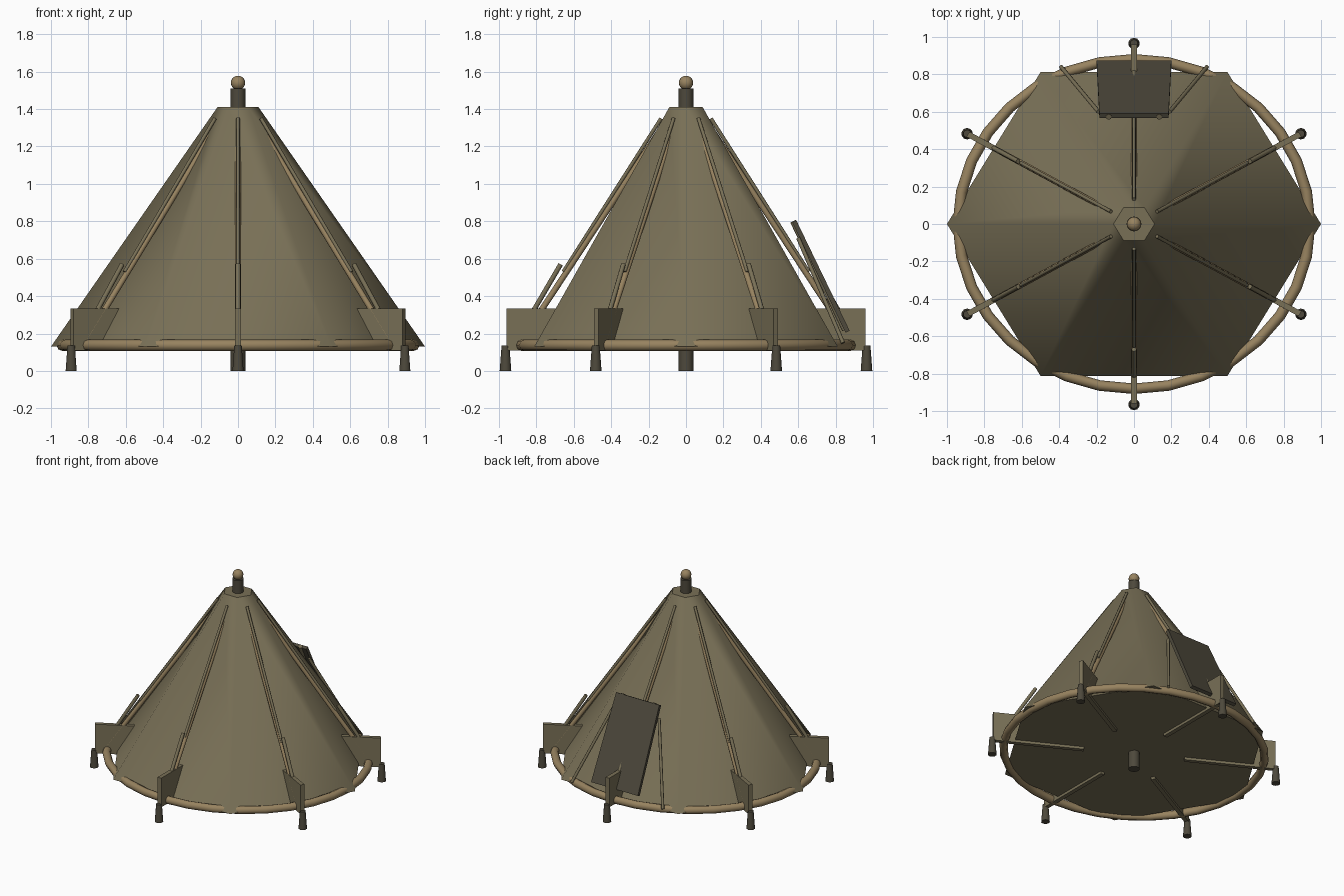
import bpy, bmesh, math
from mathutils import Vector, Matrix

if "Cube" in bpy.data.objects:
    bpy.data.objects.remove(bpy.data.objects["Cube"])

SQUASH = 0.937   # the whole shelter is slightly shallower than wide


def material(name, col):
    m = bpy.data.materials.new(name)
    m.diffuse_color = (*col, 1)
    m.use_nodes = True
    m.node_tree.nodes["Principled BSDF"].inputs["Base Color"].default_value = m.diffuse_color
    return m


CANVAS = material("olive canvas", (0.190, 0.162, 0.094))
WOOD = material("tan wood", (0.31, 0.225, 0.115))
DARK = material("dark metal", (0.075, 0.066, 0.045))


def finish(name, bm, mat, smooth=40):
    bmesh.ops.recalc_face_normals(bm, faces=bm.faces)
    me = bpy.data.meshes.new(name)
    bm.to_mesh(me)
    bm.free()
    me.materials.append(mat)
    ob = bpy.data.objects.new(name, me)
    bpy.context.collection.objects.link(ob)
    if smooth:
        bpy.ops.object.select_all(action='DESELECT')
        bpy.context.view_layer.objects.active = ob
        ob.select_set(True)
        bpy.ops.object.shade_smooth_by_angle(angle=math.radians(smooth))
    return ob


def squash(bm):
    bmesh.ops.scale(bm, vec=(1, SQUASH, 1), verts=bm.verts)


def rod(name, a, b, r1, mat, r2=None, sides=8):
    """Cylinder or cone from point a to point b."""
    a, b = Vector(a), Vector(b)
    d = b - a
    rot = Vector((0, 0, 1)).rotation_difference(d).to_matrix().to_4x4()
    bm = bmesh.new()
    bmesh.ops.create_cone(bm, cap_ends=True, segments=sides, radius1=r1,
                          radius2=r1 if r2 is None else r2, depth=d.length,
                          matrix=Matrix.Translation((a + b) / 2) @ rot)
    return finish(name, bm, mat, 50)


def polar(r, ang, z):
    return (r * math.cos(ang), r * math.sin(ang) * SQUASH, z)


# six-sided canvas cone
bm = bmesh.new()
bmesh.ops.create_cone(bm, cap_ends=True, segments=6, radius1=1.0, radius2=0.11,
                      depth=1.28, matrix=Matrix.Translation((0, 0, 0.77)))
first = max(bm.verts, key=lambda v: v.co.x).co
if abs(first.y) > 0.01:     # put a corner on the x axis
    bmesh.ops.rotate(bm, verts=bm.verts, matrix=Matrix.Rotation(math.radians(30), 3, 'Z'))
squash(bm)
finish("canvas_cone", bm, CANVAS, 56)

# base ring
bm = bmesh.new()
N = 32
rings = []
for i in range(N):
    t = 2 * math.pi * i / N
    rings.append([bm.verts.new(polar(0.94 + 0.03 * math.cos(k * math.pi / 4), t,
                                     0.137 + 0.03 * math.sin(k * math.pi / 4)))
                  for k in range(8)])
for i in range(N):
    p, q = rings[i], rings[(i + 1) % N]
    for k in range(8):
        j = (k + 1) % 8
        bm.faces.new((p[k], q[k], q[j], p[j]))
finish("base_ring", bm, WOOD, 60)

# centre post and finial ball
rod("centre_post", (0, 0, 0), (0, 0, 1.51), 0.04, DARK, sides=12)
bm = bmesh.new()
bmesh.ops.create_uvsphere(bm, u_segments=16, v_segments=10, radius=0.038,
                          matrix=Matrix.Translation((0, 0, 1.54)))
finish("finial_ball", bm, WOOD, 60)

# six poles, guy rods, struts, fins and stakes, one set per side
for i in range(6):
    a = math.radians(30 + 60 * i)
    rod(f"pole_{i}", polar(0.09, a, 1.37), polar(0.955, a, 0.14), 0.016, WOOD)
    rod(f"rib_{i}", polar(0.142, a, 1.35), polar(0.70, a, 0.53), 0.010, CANVAS)
    rod(f"strut_{i}", polar(0.715, a, 0.57), polar(0.99, a, 0.13), 0.013, CANVAS)
    rod(f"stake_{i}", polar(1.03, a, 0), polar(1.03, a, 0.135), 0.031, DARK, 0.021, 10)
    bm = bmesh.new()
    bmesh.ops.create_cube(bm, size=1)
    bmesh.ops.scale(bm, vec=(0.66, 0.032, 0.225), verts=bm.verts)
    bmesh.ops.translate(bm, vec=(0.695, 0, 0.2225), verts=bm.verts)
    bmesh.ops.rotate(bm, verts=bm.verts, matrix=Matrix.Rotation(a, 3, 'Z'))
    squash(bm)
    finish(f"fin_{i}", bm, CANVAS, 0)

# slanted door panel at the back, a little wider at its foot
bm = bmesh.new()
rows = []
for y, z, w in ((0.590, 0.805, 0.185), (0.875, 0.215, 0.20)):
    for dy, dz in ((0, 0), (-0.022, -0.011)):
        rows.append([bm.verts.new((s * w, y + dy, z + dz)) for s in (-1, 1)])
(a0, a1), (b0, b1), (c0, c1), (d0, d1) = rows
for f in ((a0, a1, c1, c0), (b0, d0, d1, b1), (a0, b0, b1, a1),
          (c0, c1, d1, d0), (a0, c0, d0, b0), (a1, b1, d1, c1)):
    bm.faces.new(f)
finish("door_panel", bm, DARK, 0)

# rails behind the panel and splayed props beside it
for s, side in ((-1, "left"), (1, "right")):
    rod(f"door_rail_{side}", (s * 0.135, 0.572, 0.80), (s * 0.135, 0.85, 0.22), 0.016, CANVAS)
    rod(f"door_prop_{side}", (s * 0.19, 0.60, 0.71), (s * 0.39, 0.84, 0.15), 0.011, CANVAS)
